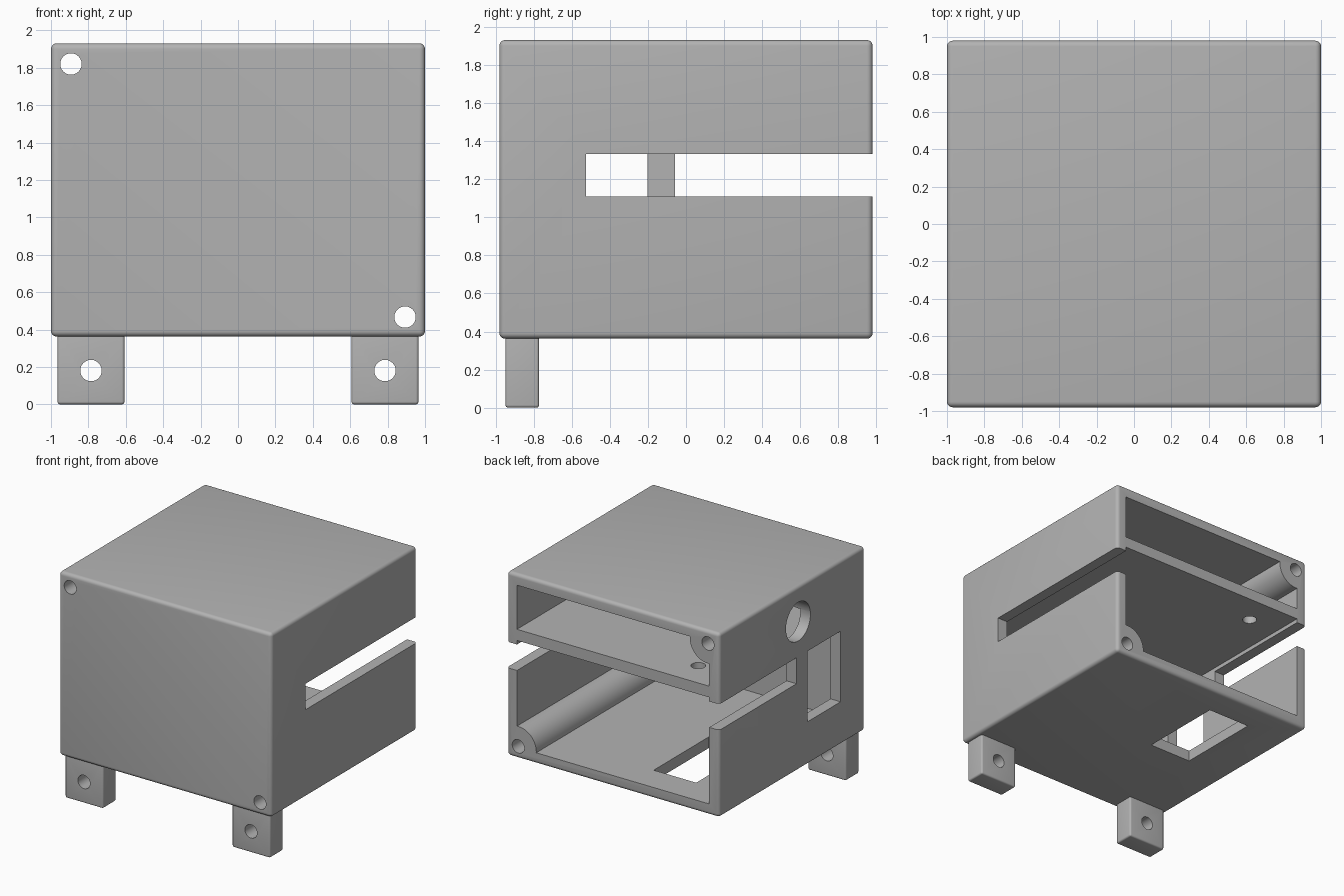
import bpy
import math

default = bpy.data.objects.get("Cube")
if default:
    bpy.data.objects.remove(default)

GREY = (0.45, 0.45, 0.45, 1)
mat = bpy.data.materials.new("plain_grey")
mat.use_nodes = True
mat.diffuse_color = GREY
mat.node_tree.nodes["Principled BSDF"].inputs["Base Color"].default_value = GREY


def block(name, low, high, bevel=0):
    """Box between two corners, with optional rounded edges."""
    mid = [(a + b) / 2 for a, b in zip(low, high)]
    bpy.ops.mesh.primitive_cube_add(size=1, location=mid)
    ob = bpy.context.object
    ob.name = name
    ob.scale = [b - a for a, b in zip(low, high)]
    bpy.ops.object.transform_apply(location=True, rotation=True, scale=True)
    ob.data.materials.append(mat)
    if bevel:
        mod = ob.modifiers.new("rounded_edges", 'BEVEL')
        mod.width = bevel
        mod.segments = 5
    return ob


def rod(name, centre, radius, length, axis):
    """Cylinder along the x, y or z axis."""
    turn = {'x': (0, math.pi / 2, 0), 'y': (math.pi / 2, 0, 0), 'z': (0, 0, 0)}[axis]
    bpy.ops.mesh.primitive_cylinder_add(vertices=48, radius=radius, depth=length,
                                        location=centre, rotation=turn)
    ob = bpy.context.object
    ob.name = name
    bpy.ops.object.transform_apply(location=True, rotation=True, scale=True)
    ob.data.materials.append(mat)
    return ob


def carve(target, cutters):
    """Subtract the cutters, bake the result and drop the cutters."""
    for c in cutters:
        c.hide_render = True
        mod = target.modifiers.new("cut", 'BOOLEAN')
        mod.operation = 'DIFFERENCE'
        mod.solver = 'EXACT'
        mod.object = c
    graph = bpy.context.evaluated_depsgraph_get()
    graph.update()
    mesh = bpy.data.meshes.new_from_object(target.evaluated_get(graph))
    target.modifiers.clear()
    target.data = mesh
    for c in cutters:
        bpy.data.objects.remove(c)


def smooth(ob):
    bpy.ops.object.select_all(action='DESELECT')
    ob.select_set(True)
    bpy.context.view_layer.objects.active = ob
    bpy.ops.object.shade_smooth_by_angle(angle=math.radians(30))


W, D, BOTTOM, TOP = 1.0, 0.98, 0.363, 1.93
WALL = 0.095
HOLE = 0.057
BOSS = 0.17
INNER = W - WALL
OPEN = D + 0.2
screws = [(-0.893, 1.82), (0.893, 0.467)]

# Two cavities open at the back, each leaving one corner screw boss
upper = block("upper_cavity", (-INNER, WALL - D, 1.46), (INNER, OPEN, TOP - WALL))
lower = block("lower_cavity", (-INNER, WALL - D, BOTTOM + WALL), (INNER, OPEN, 1.365))
for cavity, (x, z) in zip((upper, lower), screws):
    carve(cavity, [rod("boss", (x, 0, z), BOSS, 4, 'y')])

# Side slots, ports and screw holes
cutters = [
    upper, lower,
    block("left_slot", (0.8, -0.524, 1.11), (1.2, OPEN, 1.331)),
    block("right_slot", (-1.2, -0.058, 1.11), (-0.8, OPEN, 1.331)),
    block("right_port", (-1.2, -0.65, 0.73), (-0.8, -0.203, 1.331)),
    block("floor_port", (-0.6, -0.02, 0.2), (-0.2, 0.72, 0.6)),
    rod("right_round_port", (-1, -0.08, 1.63), 0.165, 0.4, 'x'),
    rod("shelf_hole", (-0.62, 0.72, 1.41), HOLE, 0.3, 'z'),
]
cutters += [rod("screw_hole", (x, 0, z), HOLE, 4, 'y') for x, z in screws]
case = block("case", (-W, -D, BOTTOM), (W, D, TOP), 0.03)
carve(case, cutters)
smooth(case)

# Mounting feet, each with a through hole
for side, name in ((1, "left_foot"), (-1, "right_foot")):
    x = side * 0.786
    foot = block(name, (x - 0.179, -0.948, 0), (x + 0.179, -0.771, BOTTOM + 0.015), 0.015)
    carve(foot, [rod("foot_hole", (x, -0.86, 0.181), HOLE, 1, 'y')])
    smooth(foot)
